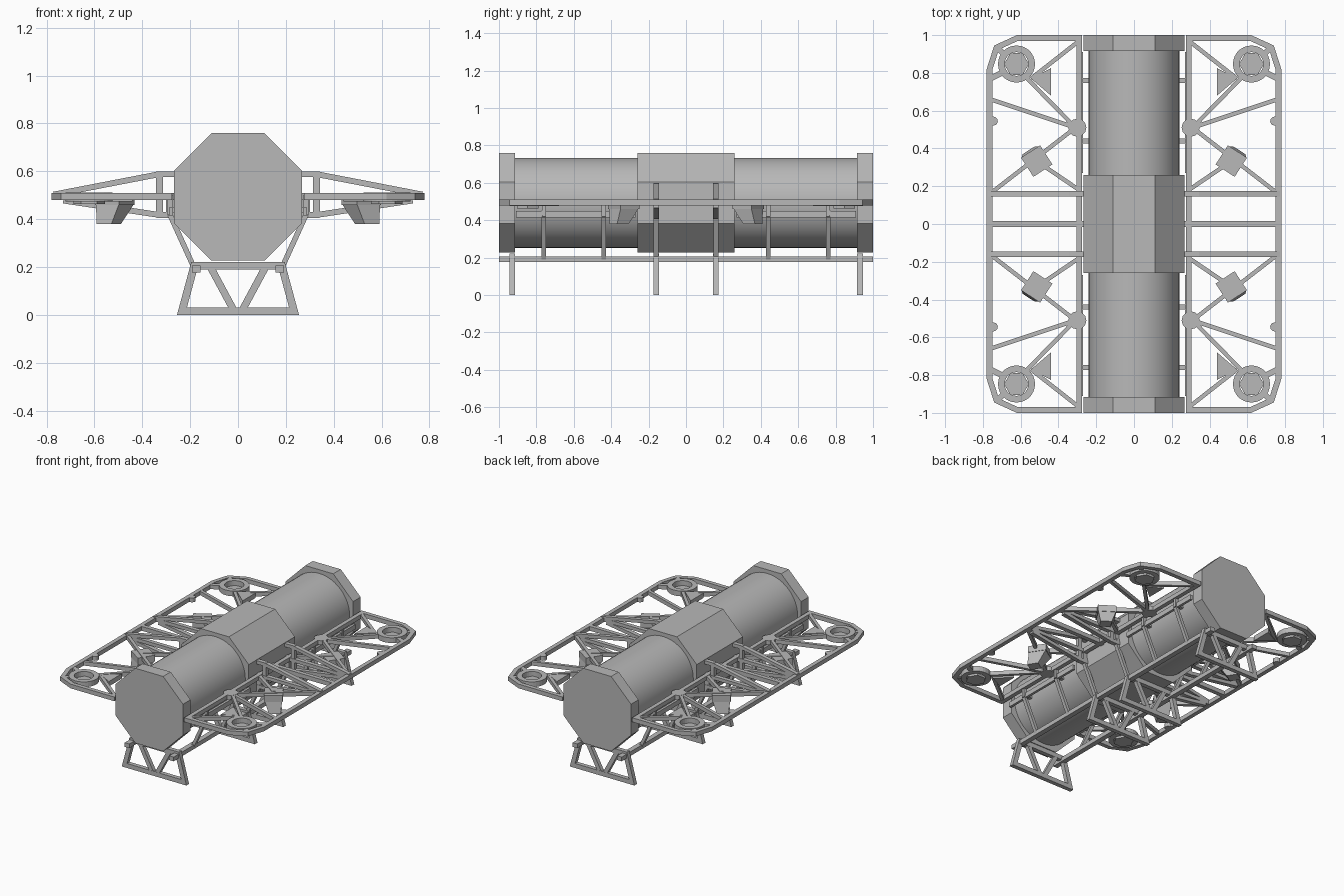
import bpy, bmesh, math
from mathutils import Vector, Matrix

cube = bpy.data.objects.get("Cube")
if cube:
    bpy.data.objects.remove(cube, do_unlink=True)

grey = bpy.data.materials.new("plain grey")
grey.use_nodes = True
GREY = (0.48, 0.48, 0.48, 1)
grey.diffuse_color = GREY
grey.node_tree.nodes["Principled BSDF"].inputs["Base Color"].default_value = GREY


def finish(bm, name, mirror="", thick=0):
    """Turn a bmesh into an object, optionally thickened and mirrored."""
    me = bpy.data.meshes.new(name)
    bm.to_mesh(me)
    bm.free()
    me.materials.append(grey)
    ob = bpy.data.objects.new(name, me)
    bpy.context.collection.objects.link(ob)
    if thick:
        mod = ob.modifiers.new("thickness", "SOLIDIFY")
        mod.thickness = thick
        mod.offset = 0
    if mirror:
        mod = ob.modifiers.new("mirror", "MIRROR")
        mod.use_axis = ["x" in mirror, "y" in mirror, False]
        mod.use_mirror_merge = False
    return ob


def plate(name, pts, axis, lo, hi, rim=0, mirror=""):
    """Flat outline across an axis; with a rim it becomes an open frame."""
    mid = (lo + hi) / 2
    bm = bmesh.new()
    place = (lambda a, b: (a, b, mid)) if axis == "z" else (lambda a, b: (a, mid, b))
    face = bm.faces.new([bm.verts.new(place(a, b)) for a, b in pts])
    bm.normal_update()
    if rim:
        bmesh.ops.inset_region(bm, faces=[face], thickness=rim,
                               use_boundary=True, use_even_offset=True)
        bmesh.ops.delete(bm, geom=[face], context="FACES")
    return finish(bm, name, mirror, hi - lo)


def beams(name, pairs, w, h, mirror="xy"):
    """Square-ended bars between pairs of points."""
    bm = bmesh.new()
    for p, q in pairs:
        p, q = Vector(p), Vector(q)
        d = q - p
        m = (Matrix.Translation((p + q) / 2) @ d.to_track_quat("Y", "Z").to_matrix().to_4x4()
             @ Matrix.Diagonal((w, d.length, h, 1)))
        bmesh.ops.create_cube(bm, size=1, matrix=m)
    return finish(bm, name, mirror)


def chain(*pts):
    return list(zip(pts, pts[1:]))


def circle(x, y, r, n, turn=0):
    return [(x + r * math.cos(turn + math.tau * i / n),
             y + r * math.sin(turn + math.tau * i / n)) for i in range(n)]


# Central tank with octagonal collars
CZ = 0.493
bm = bmesh.new()
bmesh.ops.create_cone(bm, cap_ends=True, segments=48, radius1=0.24, radius2=0.24, depth=1.9,
                      matrix=Matrix.Translation((0, 0, CZ)) @ Matrix.Rotation(math.pi / 2, 4, "X"))
for f in bm.faces:
    f.smooth = len(f.verts) == 4
finish(bm, "tank")
octagon = circle(0, CZ, 0.2885, 8, math.pi / 8)
plate("end_collar", octagon, "y", 0.915, 1.0, mirror="y")
plate("middle_collar", octagon, "y", -0.26, 0.26)

# Wing rims
Z0, Z1, ZM = 0.48, 0.51, 0.495
half = [(0.275, 1), (0.62, 1), (0.74, 0.945), (0.78, 0.82)]
plate("wing_rim", half + [(x, -y) for x, y in reversed(half)], "z", Z0, Z1, 0.03, "x")

# Wing lattice bars
hub, ring, pad = (0.31, 0.51), (0.622, 0.847), (0.515, 0.333)
bars = [(hub, (0.76, 0.66)), (hub, (0.565, 0.77)), (hub, (0.75, 0.17)),
        ((0.29, 0.97), (0.545, 0.77)), (pad, (0.29, 0.18)),
        (ring, (0.70, 0.95))]
bars = [b for b in bars if b[0] != ring]
beams("wing_braces", [((*p, ZM), (*q, ZM)) for p, q in bars], 0.022, 0.028)
beams("ring_mounts", [((0.69, 0.90, ZM), (0.73, 0.94, ZM)),
                      ((0.70, 0.80, ZM), (0.76, 0.77, ZM))], 0.03, 0.028)
beams("wing_centre_bar", [((0.25, 0, ZM), (0.77, 0, ZM))], 0.03, 0.03, "x")
plate("brace_hub", circle(0.3, 0.51, 0.048, 12), "z", Z0, Z1, mirror="xy")
plate("rim_knob", circle(0.745, 0.545, 0.024, 12), "z", Z0, Z1, mirror="xy")
plate("gusset", [(0.44, 0.825), (0.44, 0.68), (0.545, 0.77)], "z", 0.475, Z1, mirror="xy")

# Corner rings with plugs
plate("corner_ring", circle(*ring, 0.098, 28), "z", 0.475, 0.512, 0.035, "xy")
plate("ring_plug", circle(*ring, 0.066, 6), "z", 0.463, 0.478, mirror="xy")

# Pads with skewed blocks beneath
for name, r1, r2, lo, hi, skew in (("pad", 0.085, 0.085, 0.46, 0.505, 0),
                                   ("pad_block", 0.052, 0.08, 0.38, 0.46, 0.025)):
    bm = bmesh.new()
    bmesh.ops.create_cone(bm, cap_ends=True, segments=4, radius1=r1, radius2=r2, depth=hi - lo,
                          matrix=Matrix.Translation((*pad, (lo + hi) / 2))
                          @ Matrix.Rotation(math.radians(12), 4, "Z"))
    for v in bm.verts:
        if v.co.z < (lo + hi) / 2:
            v.co += Vector((skew, skew, 0))
    finish(bm, name, "xy")

# Cross trusses through the wings
Y = 0.16
truss = [((0.22, Y, 0.588), (0.34, Y, 0.588)), ((0.33, Y, 0.588), (0.77, Y, 0.503)),
         ((0.25, Y, ZM), (0.77, Y, ZM)), ((0.73, Y, 0.478), (0.33, Y, 0.418)),
         ((0.34, Y, 0.418), (0.25, Y, 0.418)), ((0.328, Y, 0.41), (0.328, Y, 0.6)),
         ((0.285, Y, 0.42), (0.285, Y, 0.51))]
beams("cross_truss", truss, 0.03, 0.024)

# Cradle: side rails, ribs and bottom rails
beams("bottom_rail", [((0.175, -1, 0.192), (0.175, 1, 0.192))], 0.036, 0.03, "x")
beams("side_rail", [((0.28, 0.27, 0.432), (0.28, 0.91, 0.432))], 0.018, 0.034)
ribs = []
for y in (0.16, 0.44, 0.76):
    ribs += chain((0.178, y, 0.185), (0.285, y, 0.42), (0.285, y, 0.5))
    ribs.append(((0.29, y, 0.44), (0.2, y, 0.44)))
beams("cradle_ribs", ribs, 0.025, 0.022)

# Legs: trapezoid frames with a V of braces
for label, y in (("end", 0.93), ("inner", 0.16)):
    plate(label + "_leg", [(-0.255, 0), (0.255, 0), (0.195, 0.222), (-0.195, 0.222)],
          "y", y - 0.015, y + 0.015, 0.032, "y")
    beams(label + "_leg_brace", [((0.018, y, 0.02), (0.115, y, 0.2))], 0.028, 0.03)
